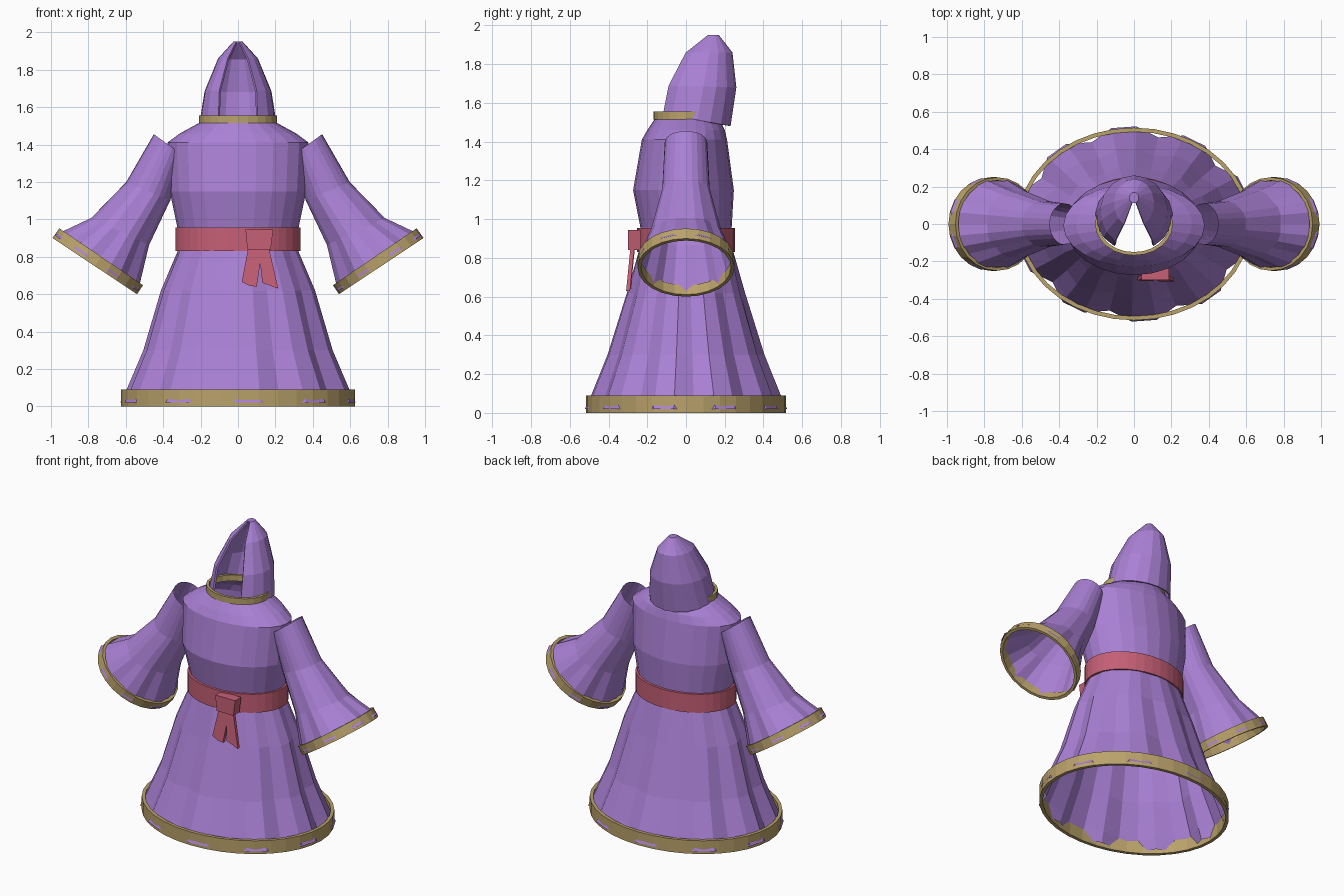
import bpy, bmesh, math

if "Cube" in bpy.data.objects:
    bpy.data.objects.remove(bpy.data.objects["Cube"])


def material(name, rgb):
    m = bpy.data.materials.new(name)
    m.diffuse_color = (*rgb, 1)
    m.use_nodes = True
    m.node_tree.nodes["Principled BSDF"].inputs["Base Color"].default_value = m.diffuse_color
    return m


PURPLE = material("purple_cloth", (0.40, 0.215, 0.66))
GOLD = material("gold_trim", (0.49, 0.36, 0.145))
RED = material("red_sash", (0.56, 0.115, 0.18))


def loft(name, rings, mat, closed=True, cyclic=False, cap=False):
    """Skin a list of point rings; closed joins each ring, cyclic joins last to first."""
    bm = bmesh.new()
    vs = [[bm.verts.new(p) for p in r] for r in rings]
    n = len(rings[0])
    for j in range(len(rings) if cyclic else len(rings) - 1):
        a, b = vs[j], vs[(j + 1) % len(rings)]
        for i in range(n if closed else n - 1):
            k = (i + 1) % n
            bm.faces.new((a[i], a[k], b[k], b[i]))
    if cap:
        bm.faces.new(vs[-1])
    bmesh.ops.recalc_face_normals(bm, faces=bm.faces)
    me = bpy.data.meshes.new(name)
    bm.to_mesh(me)
    bm.free()
    me.materials.append(mat)
    ob = bpy.data.objects.new(name, me)
    bpy.context.collection.objects.link(ob)
    return ob


def ellipse(z, rx, ry, cy=0.0, n=24, pleat=0.0, start=-90):
    """Horizontal ring; every third point is pulled in by the pleat amount."""
    pts = []
    for i in range(n):
        a = math.radians(start + 360 * i / n)
        f = 1 - pleat if i % 3 == 0 else 1
        pts.append((rx * f * math.cos(a), cy + ry * f * math.sin(a), z))
    return pts


def band(name, z0, z1, rx, ry, t, mat, cy=0.0, n=36):
    """Flat hoop with thickness t."""
    return loft(name, [ellipse(z0, rx, ry, cy, n), ellipse(z1, rx, ry, cy, n),
                       ellipse(z1, rx - t, ry - t, cy, n),
                       ellipse(z0, rx - t, ry - t, cy, n)], mat, cyclic=True)


def tilted(o, i, ry, n=24, pleat=0.0, grow=0.0):
    """Sleeve ring spanning outer point o to inner point i in the xz plane."""
    cx, cz = (o[0] + i[0]) / 2, (o[1] + i[1]) / 2
    dx, dz = (o[0] - i[0]) / 2, (o[1] - i[1]) / 2
    pts = []
    for k in range(n):
        a = 2 * math.pi * k / n
        f = (1 - pleat if k % 3 == 0 else 1) + grow
        pts.append((cx + dx * f * math.cos(a), ry * f * math.sin(a), cz + dz * f * math.cos(a)))
    return pts


def mirror(ob):
    ob.modifiers.new("mirror", "MIRROR").use_axis[0] = True


# Pleated skirt and its hem
loft("skirt", [ellipse(z, rx, ry, 0, 30, p, -103) for z, rx, ry, p in (
    (0.02, 0.634, 0.522, 0.09), (0.09, 0.60, 0.49, 0.08), (0.30, 0.51, 0.405, 0.07),
    (0.62, 0.415, 0.305, 0.05), (0.83, 0.325, 0.245, 0.02), (0.92, 0.315, 0.235, 0.0))], PURPLE)
band("skirt_hem", 0.0, 0.09, 0.625, 0.515, 0.022, GOLD)

# Torso with sloping shoulders
loft("torso", [ellipse(z, rx, ry, cy) for z, rx, ry, cy in (
    (0.90, 0.315, 0.235, 0), (0.96, 0.325, 0.236, 0), (1.15, 0.365, 0.26, -0.013),
    (1.41, 0.378, 0.22, -0.008), (1.46, 0.31, 0.20, 0.0), (1.52, 0.20, 0.165, 0.005))], PURPLE)
band("collar", 1.515, 1.555, 0.208, 0.168, 0.018, GOLD, 0.0, 24)

# Hood, open at the front and leaning back
hood_rings = []
for zf, zb, cy, rx, ry, w in ((1.55, 1.48, 0.043, 0.207, 0.187, 0.105),
                              (1.69, 1.68, 0.069, 0.18, 0.191, 0.10),
                              (1.86, 1.86, 0.11, 0.107, 0.13, 0.055),
                              (1.95, 1.95, 0.14, 0.025, 0.03, 0.010)):
    a0 = math.asin(w / rx)
    ring = []
    for i in range(15):
        a = a0 + (2 * math.pi - 2 * a0) * i / 14
        t = (1 - math.cos(a)) / 2
        ring.append((rx * math.sin(a), cy - ry * math.cos(a), zf + (zb - zf) * t))
    hood_rings.append(ring)
hood = loft("hood", hood_rings, PURPLE, closed=False, cap=True)
hood.modifiers.new("thickness", "SOLIDIFY").thickness = 0.012

# Flared sleeves and cuffs
mirror(loft("sleeves", [
    tilted((0.45, 1.455), (0.29, 1.34), 0.11),
    tilted((0.60, 1.20), (0.36, 1.10), 0.125, pleat=0.02),
    tilted((0.79, 1.01), (0.47, 0.86), 0.185, pleat=0.05),
    tilted((0.985, 0.918), (0.53, 0.613), 0.25, pleat=0.08, grow=0.015)], PURPLE))
top, low = ((0.955, 0.952), (0.508, 0.648)), ((0.992, 0.90), (0.54, 0.60))
mirror(loft("cuffs", [tilted(*low, 0.25), tilted(*top, 0.25),
                      tilted(*top, 0.25, grow=-0.07), tilted(*low, 0.25, grow=-0.07)],
            GOLD, cyclic=True))

# Sash with knot and two hanging tails
band("sash", 0.83, 0.955, 0.335, 0.252, 0.02, RED)


def slab(name, outline, y0, y1, lean=0.0):
    """Front-facing plate from an xz outline, leaning forward below z 0.84."""
    rings = [[(x, y + lean * (0.84 - z), z) for x, z in outline] for y in (y0, y1)]
    ob = loft(name, rings, RED, cap=True)
    bm = bmesh.new()
    bm.from_mesh(ob.data)
    bmesh.ops.holes_fill(bm, edges=[e for e in bm.edges if e.is_boundary])
    bmesh.ops.recalc_face_normals(bm, faces=bm.faces)
    bm.to_mesh(ob.data)
    bm.free()


slab("knot", [(0.05, 0.84), (0.175, 0.84), (0.188, 0.945), (0.04, 0.945)], -0.30, -0.235)
slab("left_tail", [(0.055, 0.85), (0.12, 0.85), (0.12, 0.77), (0.10, 0.64), (0.06, 0.645), (0.02, 0.665)],
     -0.285, -0.265, -0.10)
slab("right_tail", [(0.11, 0.85), (0.165, 0.85), (0.215, 0.63), (0.13, 0.66), (0.118, 0.77)],
     -0.288, -0.268, -0.10)
